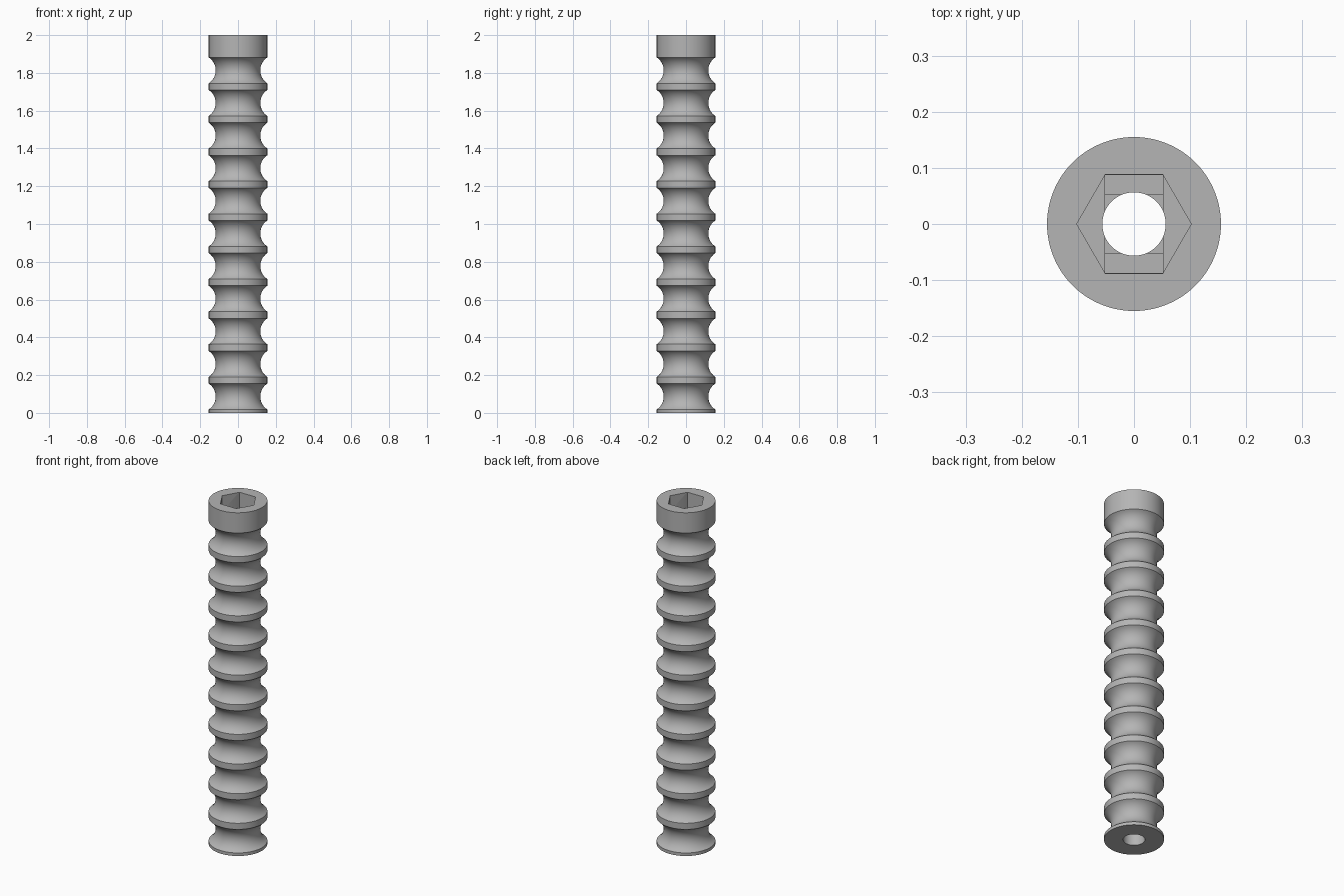
import bpy, bmesh, math
from mathutils import Matrix, Vector

if "Cube" in bpy.data.objects:
    bpy.data.objects.remove(bpy.data.objects["Cube"], do_unlink=True)

HEIGHT, RADIUS, NECK, BORE = 2.0, 0.155, 0.118, 0.0565
PITCH, FIRST, GROOVE, COUNT = 0.1727, 0.018, 0.137, 11
SEGMENTS, ARC_STEPS = 96, 14

grey = bpy.data.materials.new("plain grey")
grey.use_nodes = True
colour = (0.46, 0.46, 0.46, 1)
grey.diffuse_color = colour
grey.node_tree.nodes["Principled BSDF"].inputs["Base Color"].default_value = colour


def make_object(name, bm):
    bmesh.ops.recalc_face_normals(bm, faces=bm.faces)
    mesh = bpy.data.meshes.new(name)
    bm.to_mesh(mesh)
    bm.free()
    mesh.materials.append(grey)
    obj = bpy.data.objects.new(name, mesh)
    bpy.context.collection.objects.link(obj)
    return obj


def prism(name, outline, bottom, top):
    bm = bmesh.new()
    face = bm.faces.new([bm.verts.new((x, y, bottom)) for x, y in outline])
    up = bmesh.ops.extrude_face_region(bm, geom=[face])["geom"]
    bmesh.ops.translate(bm, vec=(0, 0, top - bottom),
                        verts=[v for v in up if isinstance(v, bmesh.types.BMVert)])
    return make_object(name, bm)


def rectangle(hx, hy):
    return [(-hx, -hy), (hx, -hy), (hx, hy), (-hx, hy)]


# Wall profile: bore, foot, concave grooves between ridges, plain head
depth = RADIUS - NECK
arc = (GROOVE ** 2 / 4 + depth ** 2) / (2 * depth)
half_angle = math.asin(GROOVE / 2 / arc)
profile = [(BORE, 0), (RADIUS, 0)]
for i in range(COUNT):
    middle = FIRST + i * PITCH + GROOVE / 2
    for s in range(ARC_STEPS + 1):
        a = half_angle * (2 * s / ARC_STEPS - 1)
        profile.append((NECK + arc * (1 - math.cos(a)), middle + arc * math.sin(a)))
profile += [(RADIUS, HEIGHT), (BORE, HEIGHT)]

# Revolve the closed profile into a grooved sleeve
bm = bmesh.new()
rings = []
for k in range(SEGMENTS):
    turn = Matrix.Rotation(2 * math.pi * k / SEGMENTS, 3, "Z")
    rings.append([bm.verts.new(turn @ Vector((r, 0, z))) for r, z in profile])
for k, ring in enumerate(rings):
    following = rings[(k + 1) % SEGMENTS]
    for j in range(len(ring)):
        n = (j + 1) % len(ring)
        bm.faces.new((ring[j], following[j], following[n], ring[n]))
sleeve = make_object("grooved_sleeve", bm)

# Nut pocket: hexagon, then a slot and a square step below it
hexagon = [(0.102 * math.cos(math.pi * k / 3), 0.102 * math.sin(math.pi * k / 3))
           for k in range(6)]
floor, step, side = HEIGHT - 0.09, 0.006, 0.0515
cutters = [prism("hex_pocket_cutter", hexagon, floor, HEIGHT + 0.1),
           prism("slot_cutter", rectangle(side, 0.0875), floor - step, HEIGHT + 0.05),
           prism("square_cutter", rectangle(side, side), floor - 2 * step, HEIGHT + 0.03)]
bpy.context.view_layer.objects.active = sleeve
sleeve.select_set(True)
for cutter in cutters:
    cutter.hide_render = True
    mod = sleeve.modifiers.new(cutter.name, "BOOLEAN")
    mod.operation = "DIFFERENCE"
    mod.solver = "EXACT"
    mod.object = cutter
    bpy.ops.object.modifier_apply(modifier=mod.name)
    bpy.data.objects.remove(cutter, do_unlink=True)

bpy.ops.object.shade_smooth_by_angle(angle=math.radians(30))
